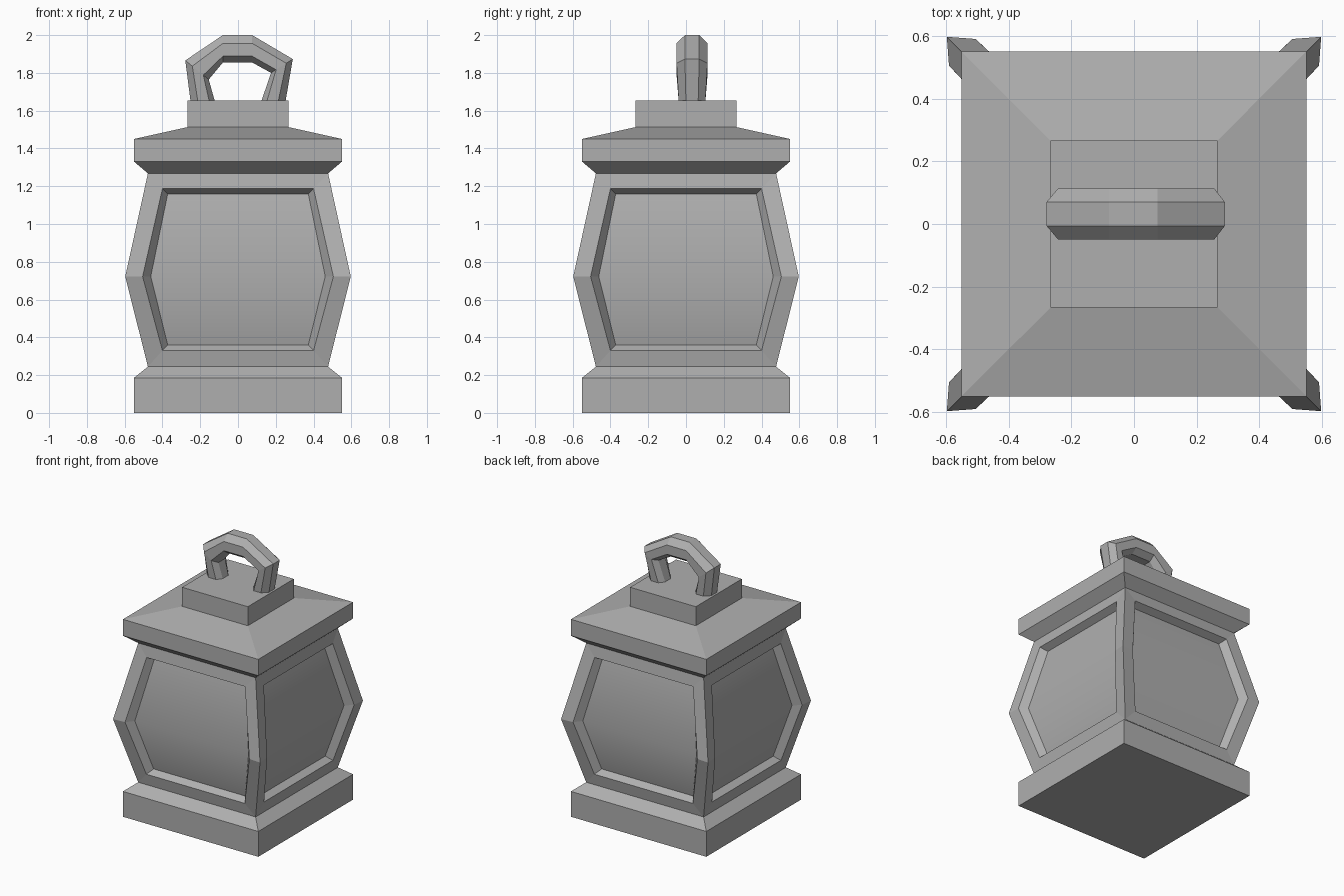
import bpy, bmesh
from math import pi
from mathutils import Matrix, Vector

cube = bpy.data.objects.get("Cube")
if cube:
    bpy.data.objects.remove(cube, do_unlink=True)

stone = bpy.data.materials.new("plain_grey")
stone.use_nodes = True
GREY = (0.43, 0.43, 0.43, 1)
stone.diffuse_color = GREY
stone.node_tree.nodes["Principled BSDF"].inputs["Base Color"].default_value = GREY


def finish(bm, name):
    bmesh.ops.remove_doubles(bm, verts=bm.verts, dist=0.0005)
    bmesh.ops.recalc_face_normals(bm, faces=bm.faces)
    mesh = bpy.data.meshes.new(name)
    bm.to_mesh(mesh)
    bm.free()
    mesh.materials.append(stone)
    obj = bpy.data.objects.new(name, mesh)
    bpy.context.collection.objects.link(obj)


def bridge(bm, a, b):
    n = len(a)
    for i in range(n):
        bm.faces.new((a[i], a[(i + 1) % n], b[(i + 1) % n], b[i]))


def loft(name, rings):
    """Skin a closed solid through a list of point rings."""
    bm = bmesh.new()
    loops = [[bm.verts.new(p) for p in ring] for ring in rings]
    for a, b in zip(loops, loops[1:]):
        bridge(bm, a, b)
    bm.faces.new(loops[0])
    bm.faces.new(loops[-1])
    finish(bm, name)


def square(r, z):
    return [(-r, -r, z), (r, -r, z), (r, r, z), (-r, r, z)]


# Square base and stepped roof
loft("base", [square(r, z) for r, z in ((0.55, 0), (0.55, 0.186), (0.477, 0.245))])
loft("roof", [square(r, z) for r, z in
              ((0.477, 1.268), (0.55, 1.33), (0.55, 1.45), (0.267, 1.513), (0.267, 1.653))])


# Body: four bulging sides, each a hexagonal frame around a recessed panel
def hexagon(bottom, middle, top):
    """Each level is (half width, depth, height)."""
    right = [(x, -y, z) for x, y, z in (bottom, middle, top)]
    return right + [(-x, y, z) for x, y, z in reversed(right)]


OUTER = hexagon((0.477, 0.477, 0.245), (0.597, 0.597, 0.722), (0.477, 0.477, 1.268))
FRAME = hexagon((0.4, 0.492, 0.33), (0.505, 0.59, 0.722), (0.4, 0.49, 1.187))
PANEL = hexagon((0.372, 0.448, 0.36), (0.462, 0.538, 0.722), (0.372, 0.442, 1.16))

bm = bmesh.new()
for side in range(4):
    turn = Matrix.Rotation(side * pi / 2, 3, 'Z')
    outer, frame, panel = [[bm.verts.new(turn @ Vector(p)) for p in ring]
                           for ring in (OUTER, FRAME, PANEL)]
    bridge(bm, outer, frame)
    bridge(bm, frame, panel)
    for quad in ((0, 1, 4, 5), (1, 2, 3, 4)):
        bm.faces.new([panel[i] for i in quad]).smooth = True
finish(bm, "lantern_body")


# Handle: eight-sided arch, each station given by its outer and inner point
def octagon(outer, inner, half_depth):
    out, inn = Vector((outer[0], 0.032, outer[1])), Vector((inner[0], 0.032, inner[1]))
    edge = half_depth * 0.46
    shape = [(0, edge), (0.3, half_depth), (0.77, half_depth), (1, edge)]
    shape += [(t, -y) for t, y in reversed(shape)]
    return [out.lerp(inn, t) + Vector((0, y, 0)) for t, y in shape]


loft("handle", [octagon(*station) for station in (
    ((-0.25, 1.64), (-0.12, 1.64), 0.07),
    ((-0.279, 1.866), (-0.155, 1.765), 0.082),
    ((-0.08, 2), (-0.08, 1.855), 0.082),
    ((0.075, 2), (0.075, 1.855), 0.082),
    ((0.29, 1.873), (0.175, 1.8), 0.082),
    ((0.25, 1.64), (0.12, 1.64), 0.07))])
